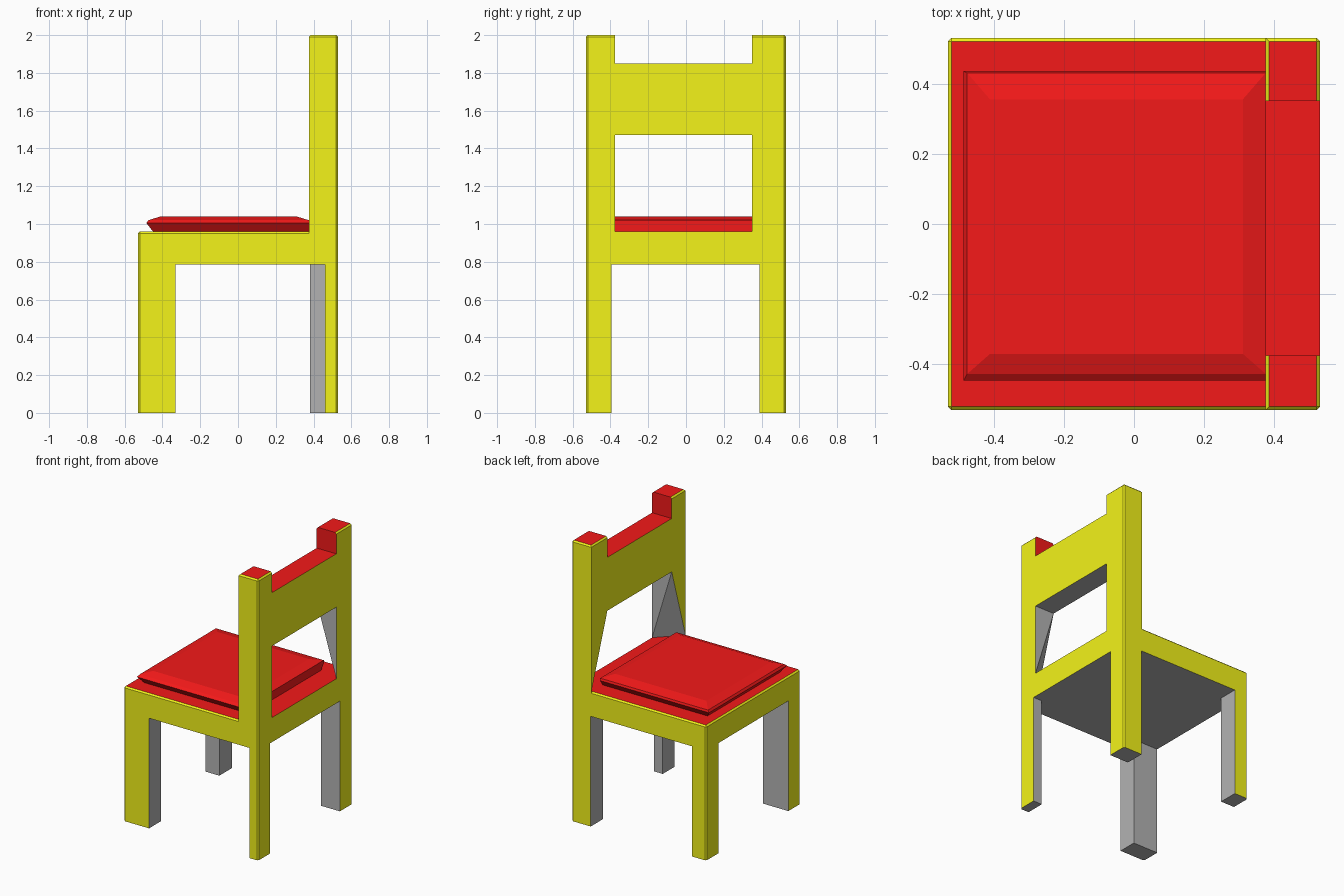
import bpy, bmesh
from mathutils import Vector

if "Cube" in bpy.data.objects:
    bpy.data.objects.remove(bpy.data.objects["Cube"])

R = 0.53                      # outer half width
LEG, SEAT, RAIL, NOTCH, TOP = 0.785, 0.96, 1.47, 1.85, 2.0
BACK = 0.375                  # front plane of the backrest


def material(name, rgb):
    m = bpy.data.materials.new(name)
    m.diffuse_color = (*rgb, 1)
    m.use_nodes = True
    m.node_tree.nodes["Principled BSDF"].inputs["Base Color"].default_value = m.diffuse_color
    return m


GREY = material("inner grey", (0.45, 0.45, 0.45))
YELLOW = material("outer yellow", (0.9, 0.9, 0.01))
RED = material("top red", (0.9, 0.01, 0.01))


def paint(f):
    """Slot by direction: 0 grey inside, 1 yellow outside, 2 red on top."""
    n, c = f.normal, f.calc_center_median()
    if n.z > 0.9:
        return 2
    if n.z < -0.5:
        return 0
    if max(abs(c.x), abs(c.y)) > 0.515:
        return 1
    if c.z > 1 and n.x < -0.6 and abs(n.y) < 0.3:
        return 1
    return 2 if c.z > 1.6 else 0


def finish(name, bm, mats):
    me = bpy.data.meshes.new(name)
    bm.to_mesh(me)
    bm.free()
    for m in mats:
        me.materials.append(m)
    ob = bpy.data.objects.new(name, me)
    bpy.context.collection.objects.link(ob)
    return ob


def near(a, b):
    return abs(a - b) < 1e-4


def solid(name, pts, drop=(), round_top=None, round_front=False):
    """Convex part, outer corners bevelled, hidden joint faces dropped."""
    bm = bmesh.new()
    for p in pts:
        bm.verts.new(p)
    bmesh.ops.convex_hull(bm, input=bm.verts[:])
    bmesh.ops.dissolve_limit(bm, angle_limit=0.01, verts=bm.verts[:], edges=bm.edges[:])
    bmesh.ops.recalc_face_normals(bm, faces=bm.faces[:])

    def rounded(e):
        a, b = (v.co for v in e.verts)
        side_x = all(near(abs(p.x), R) for p in (a, b))
        side_y = all(near(abs(p.y), R) for p in (a, b)) and a.y * b.y > 0
        if side_x and side_y and near(a.x, b.x):
            return True
        if round_top is None or not (near(a.z, round_top) and near(b.z, round_top)):
            return False
        front = round_front and near(a.x, BACK) and near(b.x, BACK)
        return side_x or side_y or front

    edges = [e for e in bm.edges if rounded(e)]
    if edges:
        bmesh.ops.bevel(bm, geom=edges, offset=0.01, segments=1, affect='EDGES')
    bm.normal_update()
    for f in bm.faces:
        f.material_index = paint(f)
    hidden = [f for f in bm.faces if any(f.normal.dot(Vector(d)) > 0.99 for d in drop)]
    bmesh.ops.delete(bm, geom=hidden, context='FACES')
    return finish(name, bm, (GREY, YELLOW, RED))


def box(x0, x1, y0, y1, z0, z1):
    return [(x, y, z) for x in (x0, x1) for y in (y0, y1) for z in (z0, z1)]


UP, DOWN = (0, 0, 1), (0, 0, -1)

# Legs
for name, x0, x1, y0, y1 in (
        ("front_leg_right", -R, -0.33, -R, -0.395),
        ("front_leg_left", -R, -0.42, 0.39, R),
        ("back_leg_right", 0.46, R, -R, -0.395),
        ("back_leg_left", 0.38, R, 0.39, R)):
    solid(name, box(x0, x1, y0, y1, 0, LEG), drop=[UP])

# Seat slab and the strip below the backrest
solid("seat", box(-R, BACK, -R, R, LEG, SEAT), drop=[(1, 0, 0)], round_top=SEAT)
solid("seat_back_strip", box(BACK, R, -R, R, LEG, SEAT), drop=[(-1, 0, 0)])

# Backrest posts: lower half is cut away diagonally on the inside front
for side, s, inner in (("left", 1, 0.35), ("right", -1, 0.375)):
    y, o = s * inner, s * R
    solid("lower_post_" + side,
          [(R, y, SEAT), (R, o, SEAT), (BACK, o, SEAT)]
          + [(x, v, RAIL) for x in (BACK, R) for v in (y, o)],
          drop=[UP, DOWN])
    solid("upper_post_" + side, box(BACK, R, min(y, o), max(y, o), RAIL, TOP),
          drop=[DOWN], round_top=TOP, round_front=True)

# Backrest rail
solid("back_rail", box(BACK, R, -0.375, 0.35, RAIL, NOTCH),
      drop=[(0, 1, 0), (0, -1, 0)])

# Cushion lofted from rectangular rings: z, x0, x1, y0, y1
rings = [(0.96, -0.45, BACK, -0.41, 0.40),
         (1.005, -0.485, BACK, -0.445, 0.435),
         (1.02, -0.475, BACK, -0.427, 0.43),
         (1.04, -0.41, 0.31, -0.37, 0.355)]
bm = bmesh.new()
loops = [[bm.verts.new((x, y, z)) for x, y in ((a, c), (b, c), (b, d), (a, d))]
         for z, a, b, c, d in rings]
for lo, hi in zip(loops, loops[1:]):
    for i in range(4):
        j = (i + 1) % 4
        bm.faces.new((lo[i], lo[j], hi[j], hi[i]))
bm.faces.new(loops[-1])
bm.faces.new(loops[0][::-1])
bmesh.ops.recalc_face_normals(bm, faces=bm.faces[:])
finish("cushion", bm, (RED,))
